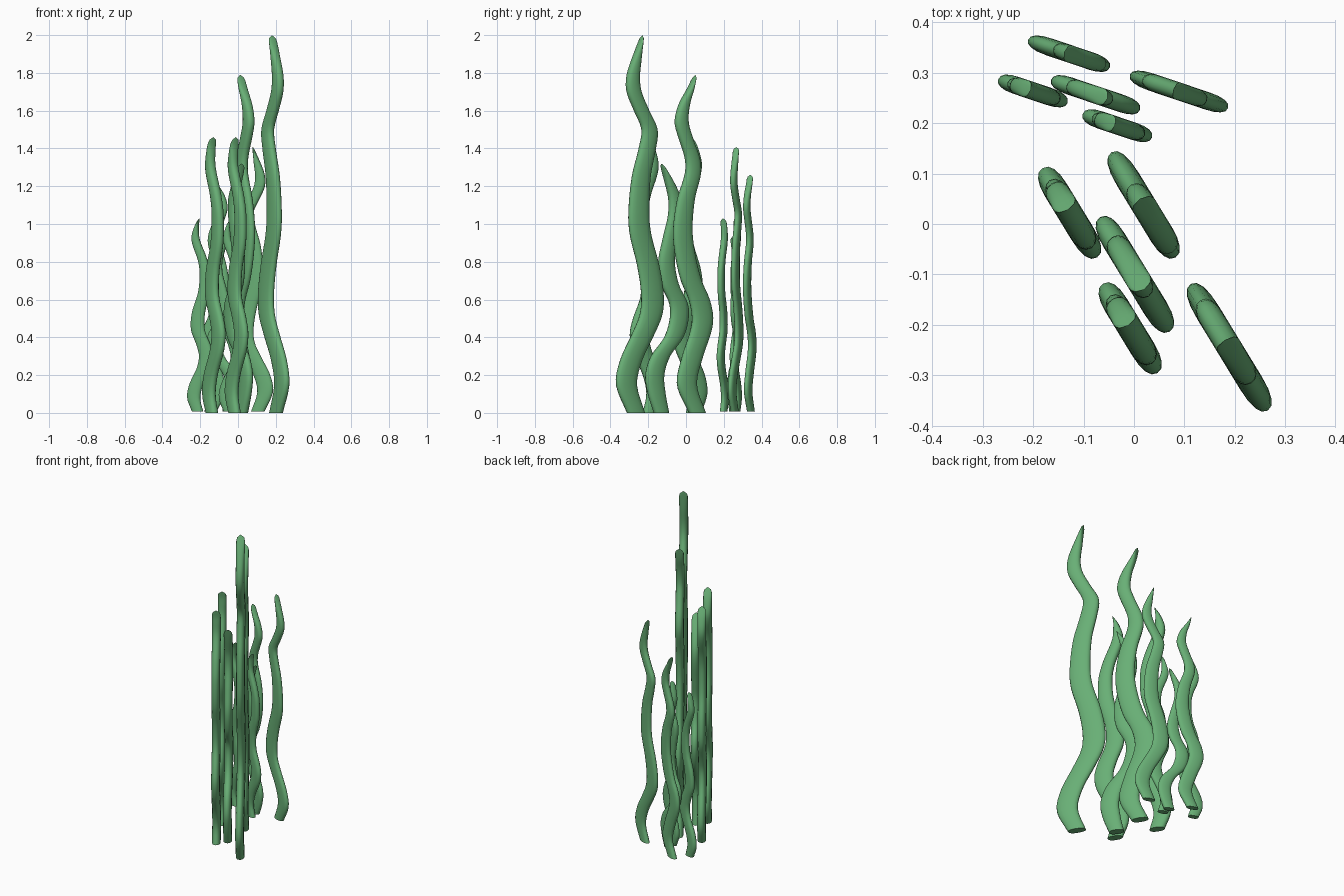
import bpy, bmesh, math
from mathutils import Matrix, Vector

cube = bpy.data.objects.get("Cube")
if cube:
    bpy.data.objects.remove(cube, do_unlink=True)

green = bpy.data.materials.new("seaweed_green")
green.use_nodes = True
colour = (0.14, 0.43, 0.18, 1)
green.diffuse_color = colour
green.node_tree.nodes["Principled BSDF"].inputs["Base Color"].default_value = colour

ALONG = Vector((0.52, -0.854, 0))    # direction in which the strands sway
ACROSS = Vector((0.854, 0.52, 0))
HALF_THICK = 0.025
SIDES = 16
RINGS = 64

# Relative breadth of a blade from root to tip
TAPER = [(0, .78), (.1, .95), (.25, 1), (.5, .93), (.7, .74), (.78, .66),
         (.86, .62), (.93, .42), (1, 0)]


def smooth_value(points, t):
    """Smooth curve through (position, value) points."""
    def slope(i):
        a, b = points[max(i - 1, 0)], points[min(i + 1, len(points) - 1)]
        return (b[1] - a[1]) / (b[0] - a[0])
    i = 0
    while i < len(points) - 2 and t > points[i + 1][0]:
        i += 1
    (p, a), (q, b) = points[i], points[i + 1]
    span = q - p
    s = min(max((t - p) / span, 0), 1)
    return ((1 + 2 * s) * (1 - s) ** 2 * a + s * (1 - s) ** 2 * span * slope(i)
            + s * s * (3 - 2 * s) * b + s * s * (s - 1) * span * slope(i + 1))


def rounded(value):
    """Fuller-than-ellipse cross-section."""
    return math.copysign(abs(value) ** 0.85, value)


def blade_mesh(name, anchor, breadth, path):
    """Loft flattened sections up a swaying path of (height, y) points."""
    bottom, top = path[0][0], path[-1][0]
    bm = bmesh.new()
    rings = []
    for r in range(RINGS):
        t = 1 - (1 - r / RINGS) ** 1.15
        z = bottom + (top - bottom) * t
        y = smooth_value(path, z)
        centre = Vector((anchor[0] - (y - anchor[1]) * 0.61, y, z))
        half = max(smooth_value(TAPER, t), 0.02) * breadth * 0.57
        dome = min((top - z) / 0.04, 1)
        thick = HALF_THICK * math.sqrt(1 - (1 - dome) ** 2)
        ring = []
        for k in range(SIDES):
            a = math.tau * k / SIDES
            ring.append(bm.verts.new(centre + ALONG * half * rounded(math.cos(a))
                                     + ACROSS * thick * rounded(math.sin(a))))
        rings.append(ring)
    y = path[-1][1]
    tip = bm.verts.new((anchor[0] - (y - anchor[1]) * 0.61, y, top))
    bm.faces.new(rings[0])
    for k in range(SIDES):
        n = (k + 1) % SIDES
        for low, high in zip(rings, rings[1:]):
            bm.faces.new((low[k], low[n], high[n], high[k]))
        bm.faces.new((rings[-1][k], rings[-1][n], tip))
    bmesh.ops.recalc_face_normals(bm, faces=bm.faces)
    mesh = bpy.data.meshes.new(name)
    bm.to_mesh(mesh)
    bm.free()
    mesh.materials.append(green)
    return mesh


tall = blade_mesh("tall_blade", (.125, -.14), .12, [
    (0, -.265), (.15, -.315), (.28, -.29), (.41, -.23), (.52, -.185), (.63, -.178),
    (.78, -.2), (.94, -.24), (1.05, -.25), (1.25, -.237), (1.4, -.205), (1.5, -.193),
    (1.6, -.235), (1.7, -.275), (1.78, -.28), (1.88, -.26), (2, -.23)])
middle = blade_mesh("middle_blade", (-.03, .118), .112, [
    (0, .06), (.15, .005), (.3, .035), (.42, .075), (.5, .088), (.6, .07), (.7, .028),
    (.84, -.005), (.97, -.017), (1.13, 0), (1.27, .037), (1.35, .033), (1.46, -.003),
    (1.54, -.023), (1.63, -.01), (1.72, .026), (1.79, .05)])
short = blade_mesh("short_blade", (-.05, -.015), .1, [
    (0, -.13), (.1, -.155), (.2, -.165), (.3, -.135), (.4, -.065), (.5, -.036),
    (.58, -.04), (.68, -.085), (.8, -.103), (.92, -.085), (1.05, -.06), (1.13, -.06),
    (1.2, -.08), (1.32, -.13)])
slim = blade_mesh("slim_blade", (-.17, .092), .1, [
    (0, .04), (.1, .066), (.2, .05), (.33, -.004), (.42, -.018), (.5, -.001),
    (.62, .038), (.75, .033), (.9, -.004), (1.05, -.01), (1.15, .007), (1.3, .053),
    (1.4, .046), (1.46, .028)])

# Front clump, and a smaller turned copy of it behind
blades = [("tall", tall, (0, 0, 0)), ("middle", middle, (0, 0, 0)),
          ("short", short, (0, 0, 0)), ("side_slim", slim, (0, 0, 0)),
          ("front_slim", slim, (.12, -.229, 0))]
clumps = {
    "front": Matrix.Identity(4),
    "back": (Matrix.Translation((-.122, .309, .008))
             @ Matrix.Rotation(math.radians(40), 4, "Z") @ Matrix.Scale(.7, 4)),
}
bpy.ops.object.select_all(action="DESELECT")
for clump, place in clumps.items():
    for name, mesh, shift in blades:
        obj = bpy.data.objects.new(f"{clump}_clump_{name}_blade", mesh)
        bpy.context.collection.objects.link(obj)
        obj.matrix_world = place @ Matrix.Translation(shift)
        obj.select_set(True)
        bpy.context.view_layer.objects.active = obj
bpy.ops.object.shade_smooth_by_angle(angle=math.radians(50))
